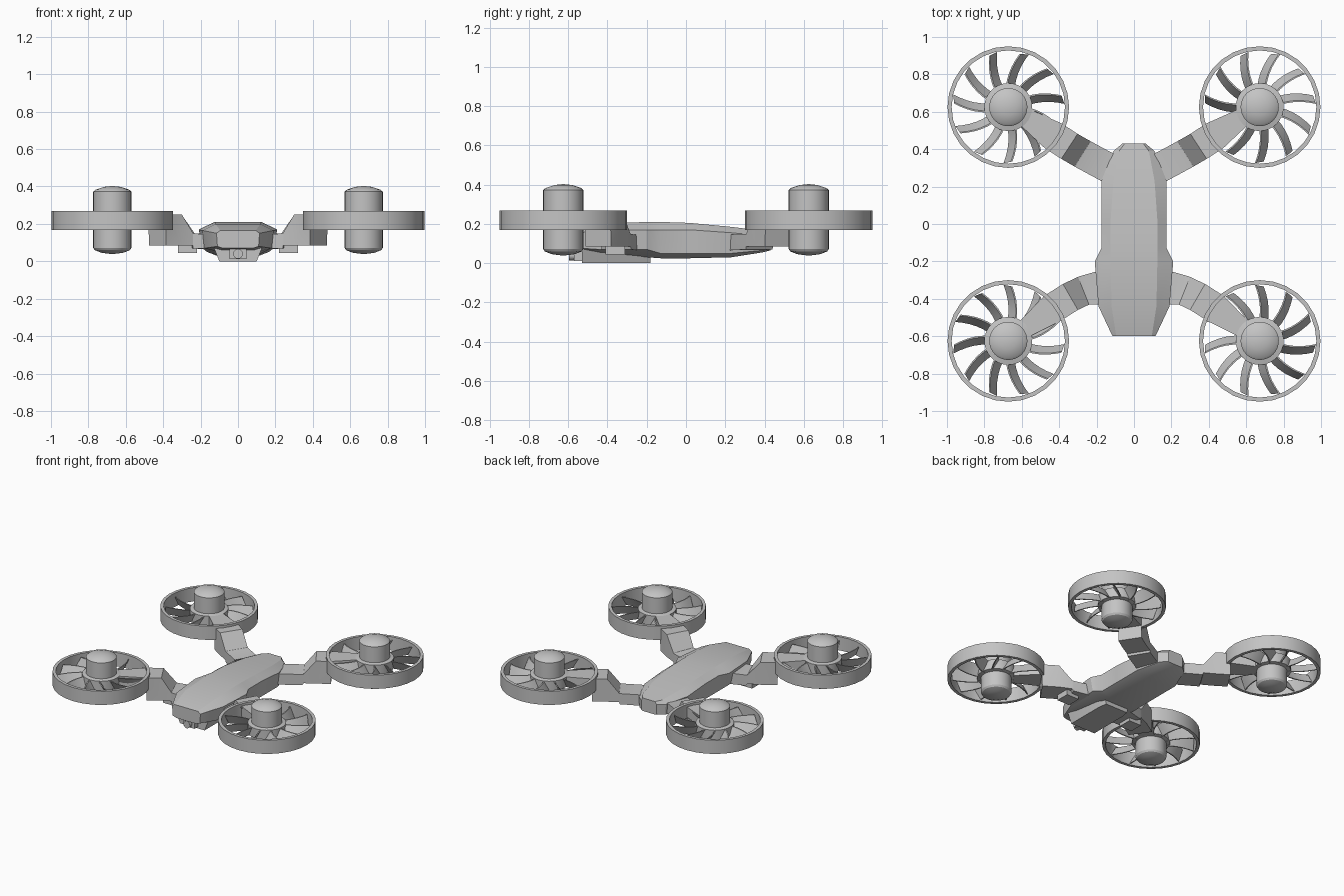
import bpy, bmesh, math
from mathutils import Vector

if "Cube" in bpy.data.objects:
    bpy.data.objects.remove(bpy.data.objects["Cube"])

GREY = bpy.data.materials.new("light_grey")
GREY.diffuse_color = (0.55, 0.55, 0.55, 1)
GREY.use_nodes = True
GREY.node_tree.nodes["Principled BSDF"].inputs["Base Color"].default_value = GREY.diffuse_color


def finish(name, bm):
    bmesh.ops.recalc_face_normals(bm, faces=bm.faces)
    me = bpy.data.meshes.new(name)
    bm.to_mesh(me)
    bm.free()
    me.materials.append(GREY)
    ob = bpy.data.objects.new(name, me)
    bpy.context.collection.objects.link(ob)
    return ob


def add_loft(bm, rings):
    """Skin closed rings of equal length and cap both ends."""
    vs = [[bm.verts.new(p) for p in r] for r in rings]
    n = len(vs[0])
    for a, b in zip(vs, vs[1:]):
        for i in range(n):
            j = (i + 1) % n
            bm.faces.new((a[i], a[j], b[j], b[i]))
    bm.faces.new(vs[0])
    bm.faces.new(vs[-1])


def loft(name, rings):
    bm = bmesh.new()
    add_loft(bm, rings)
    return finish(name, bm)


def lathe(name, profile, centre, steps, closed=False):
    """Spin (radius, z) points about a vertical axis."""
    bm = bmesh.new()
    vs = [bm.verts.new((r, 0, z)) for r, z in profile]
    es = [bm.edges.new(p) for p in zip(vs, vs[1:])]
    if closed:
        es.append(bm.edges.new((vs[-1], vs[0])))
    bmesh.ops.spin(bm, geom=vs + es, cent=(0, 0, 0), axis=(0, 0, 1),
                   angle=math.tau, steps=steps)
    bmesh.ops.remove_doubles(bm, verts=bm.verts, dist=1e-4)
    bmesh.ops.translate(bm, verts=bm.verts, vec=(*centre, 0))
    return finish(name, bm)


def box(name, x0, x1, y0, y1, z0, z1):
    return loft(name, [[(x0, y, z0), (x1, y, z0), (x1, y, z1), (x0, y, z1)] for y in (y0, y1)])


# Fuselage: y, then half width and height of top, shoulder, lower edge, belly
sections = [
    (-.60, .095, .165, .115, .15, .11, .08, .08, .07),
    (-.44, .12, .20, .19, .165, .18, .07, .10, .05),
    (-.20, .125, .21, .21, .17, .19, .07, .10, .03),
    (-.13, .125, .21, .175, .17, .165, .05, .10, .025),
    (.02, .125, .205, .175, .17, .165, .05, .10, .025),
    (.23, .11, .185, .175, .155, .165, .05, .10, .03),
    (.39, .08, .165, .11, .14, .105, .065, .07, .055),
    (.43, .05, .16, .062, .14, .06, .07, .05, .065),
]
rings = []
for y, *v in sections:
    half = [(v[i], y, v[i + 1]) for i in range(0, 8, 2)]
    rings.append(half + [(-x, y, z) for x, y, z in reversed(half)])
loft("fuselage", rings)

# Belly pod under the nose
loft("belly_pod", [[(-a, y, 0), (a, y, 0), (b, y, .075), (-b, y, .075)]
                   for y, a, b in ((-.53, .10, .13), (-.24, .10, .13), (-.18, .09, .11))])

# Camera on the nose
box("camera_body", -.045, .045, -.57, -.52, .012, .07)
loft("camera_lens", [[(.026 * math.cos(t * math.tau / 16), y, .04 + .026 * math.sin(t * math.tau / 16))
                      for t in range(16)] for y in (-.595, -.56)])


def arm(name, sx, stations):
    """Stations: x, y, heading in degrees, half width, bottom, top."""
    rings = []
    for x, y, deg, w, lo, hi in stations:
        a = math.radians(deg)
        nx, ny = -math.sin(a) * w, math.cos(a) * w
        rings.append([(sx * (x + nx), y + ny, lo), (sx * (x - nx), y - ny, lo),
                      (sx * (x - nx), y - ny, hi), (sx * (x + nx), y + ny, hi)])
    loft(name, rings)


REAR = [(.10, .28, 30, .08, .065, .145), (.27, .372, 31, .08, .07, .148),
        (.275, .375, 32, .08, .085, .15), (.345, .415, 33, .08, .085, .25),
        (.43, .47, 33, .08, .085, .25), (.432, .471, 33, .08, .175, .25),
        (.58, .57, 33, .05, .175, .25)]
FRONT = [(.14, -.335, -12, .095, .065, .145), (.265, -.355, -18, .08, .07, .148),
         (.27, -.357, -22, .08, .085, .15), (.34, -.39, -30, .08, .085, .25),
         (.43, -.447, -35, .08, .085, .25), (.432, -.449, -35, .08, .175, .25),
         (.58, -.557, -36, .05, .175, .25)]


def blades(name, centre, curve, pitch):
    """Eleven curved, pitched vanes between hub and duct."""
    bm = bmesh.new()
    for k in range(11):
        a = math.radians(84 * curve) + k * math.tau / 11
        out = Vector((math.cos(a), math.sin(a), 0))
        side = Vector((-out.y, out.x, 0))
        rings = []
        for i in range(6):
            f = i / 5
            mid = -curve * .055 * f * f
            ring = []
            for z, tilt, th in ((.175, -1, -.004), (.175, -1, .004), (.245, 1, .004), (.245, 1, -.004)):
                p = out * (.11 + .18 * f) + side * (mid + pitch * tilt * .02 + th)
                ring.append((p.x + centre[0], p.y + centre[1], z))
            rings.append(ring)
        add_loft(bm, rings)
    finish(name, bm)


HUB = [(0, .038), (.06, .046), (.094, .06), (.102, .072), (.102, .175), (.128, .18), (.128, .25),
       (.102, .256), (.102, .372), (.09, .383), (.045, .398), (0, .403)]
DUCT = [(.303, .168), (.325, .168), (.325, .268), (.303, .268)]

# Four arms, each with a ducted rotor
for sx, side in ((1, "right"), (-1, "left")):
    for sy, end, st in ((1, "rear", REAR), (-1, "front", FRONT)):
        tag = f"{end}_{side}"
        c = (sx * .672, sy * .625)
        arm(f"arm_{tag}", sx, st)
        lathe(f"rotor_hub_{tag}", HUB, c, 32)
        lathe(f"rotor_duct_{tag}", DUCT, c, 28, closed=True)
        blades(f"rotor_blades_{tag}", c, sy, sx * sy * -1)
    # Hinge pad below the front arm
    xs = sorted((sx * .22, sx * .32))
    box(f"hinge_pad_{side}", *xs, -.41, -.31, .045, .09)

# Smooth the round parts and keep hard edges
for ob in bpy.data.objects:
    ob.select_set(True)
    bpy.context.view_layer.objects.active = ob
bpy.ops.object.shade_smooth_by_angle(angle=math.radians(25))
